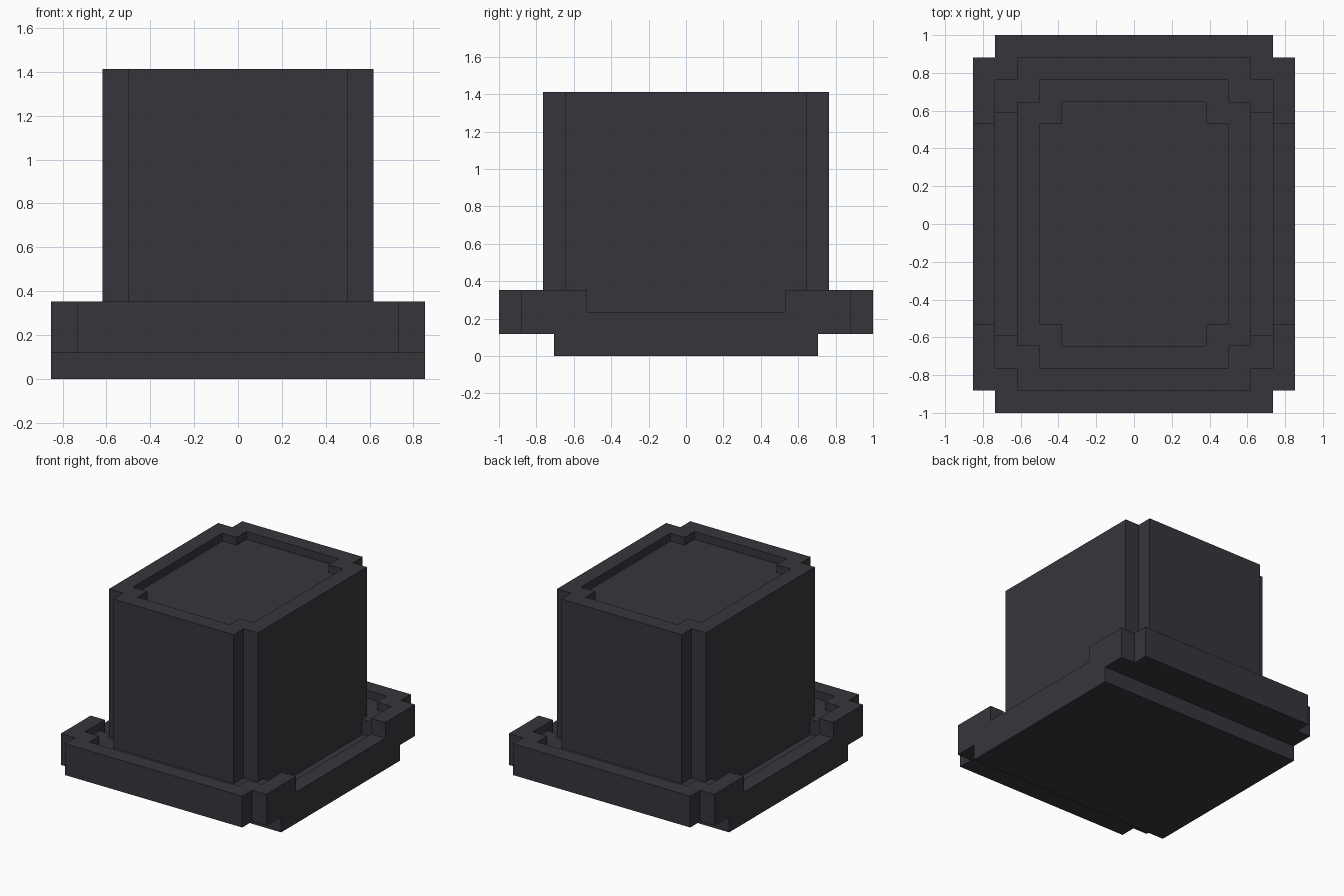
import bpy, bmesh

if "Cube" in bpy.data.objects:
    bpy.data.objects.remove(bpy.data.objects["Cube"])

U = 2 / 17          # block unit; every size is a multiple of it
mat = bpy.data.materials.new("charcoal felt")
mat.diffuse_color = (0.039, 0.036, 0.044, 1)
mat.use_nodes = True
mat.node_tree.nodes["Principled BSDF"].inputs["Base Color"].default_value = mat.diffuse_color


def plus(x, y, a, b):
    """Inside a rectangle a x b (half sizes) whose corners are notched by one unit."""
    return (x < a and y < b - 1) or (x < a - 1 and y < b)


def stepped_solid(name, xs, ys, span):
    """Solid on a plan grid; span(|x|, |y|) gives (bottom, top) or None, in units."""
    xs = [-v for v in reversed(xs)] + xs
    ys = [-v for v in reversed(ys)] + ys
    nx, ny = len(xs) - 1, len(ys) - 1

    def cell(i, j):
        if not (0 <= i < nx and 0 <= j < ny):
            return None
        return span(abs(xs[i] + xs[i + 1]) / 2, abs(ys[j] + ys[j + 1]) / 2)

    bm = bmesh.new()

    def face(pts):
        bm.faces.new([bm.verts.new([c * U for c in p]) for p in pts])

    for i in range(nx):
        for j in range(ny):
            s = cell(i, j)
            if not s:
                continue
            lo, hi = s
            c = [(xs[i], ys[j]), (xs[i + 1], ys[j]),
                 (xs[i + 1], ys[j + 1]), (xs[i], ys[j + 1])]
            face([(*p, hi) for p in c])
            face([(*p, lo) for p in reversed(c)])
            # walls only where the neighbour does not cover this cell
            for k, (di, dj) in enumerate([(0, -1), (1, 0), (0, 1), (-1, 0)]):
                n = cell(i + di, j + dj)
                gaps = [(lo, min(hi, n[0])), (max(lo, n[1]), hi)] if n else [(lo, hi)]
                p, q = c[k], c[(k + 1) % 4]
                for a, b in gaps:
                    if b > a:
                        face([(*p, a), (*q, a), (*q, b), (*p, b)])
    bmesh.ops.remove_doubles(bm, verts=bm.verts, dist=1e-5)
    me = bpy.data.meshes.new(name)
    bm.to_mesh(me)
    bm.free()
    me.materials.append(mat)
    ob = bpy.data.objects.new(name, me)
    bpy.context.collection.objects.link(ob)


def brim_span(x, y):
    if not plus(x, y, 7.25, 8.5):
        return None
    bottom = 0 if y < 6 else 1
    if plus(x, y, 6.25, 7.5):                    # sunken floor around the crown
        return bottom, (1.5 if y < 5 else 2.5)
    return bottom, (2 if y < 4.5 else 3)         # raised rim, higher at the ends


def crown_span(x, y):
    if not plus(x, y, 5.25, 6.5):
        return None
    return 1.5, (11.5 if plus(x, y, 4.25, 5.5) else 12)   # shallow recess on top


# Brim: low sides, raised front and back
stepped_solid("brim", [5.25, 6.25, 7.25], [4.5, 5, 6, 6.5, 7.5, 8.5], brim_span)
# Crown: tall notched block with a lipped top
stepped_solid("crown", [3.25, 4.25, 5.25], [4.5, 5.5, 6.5], crown_span)
